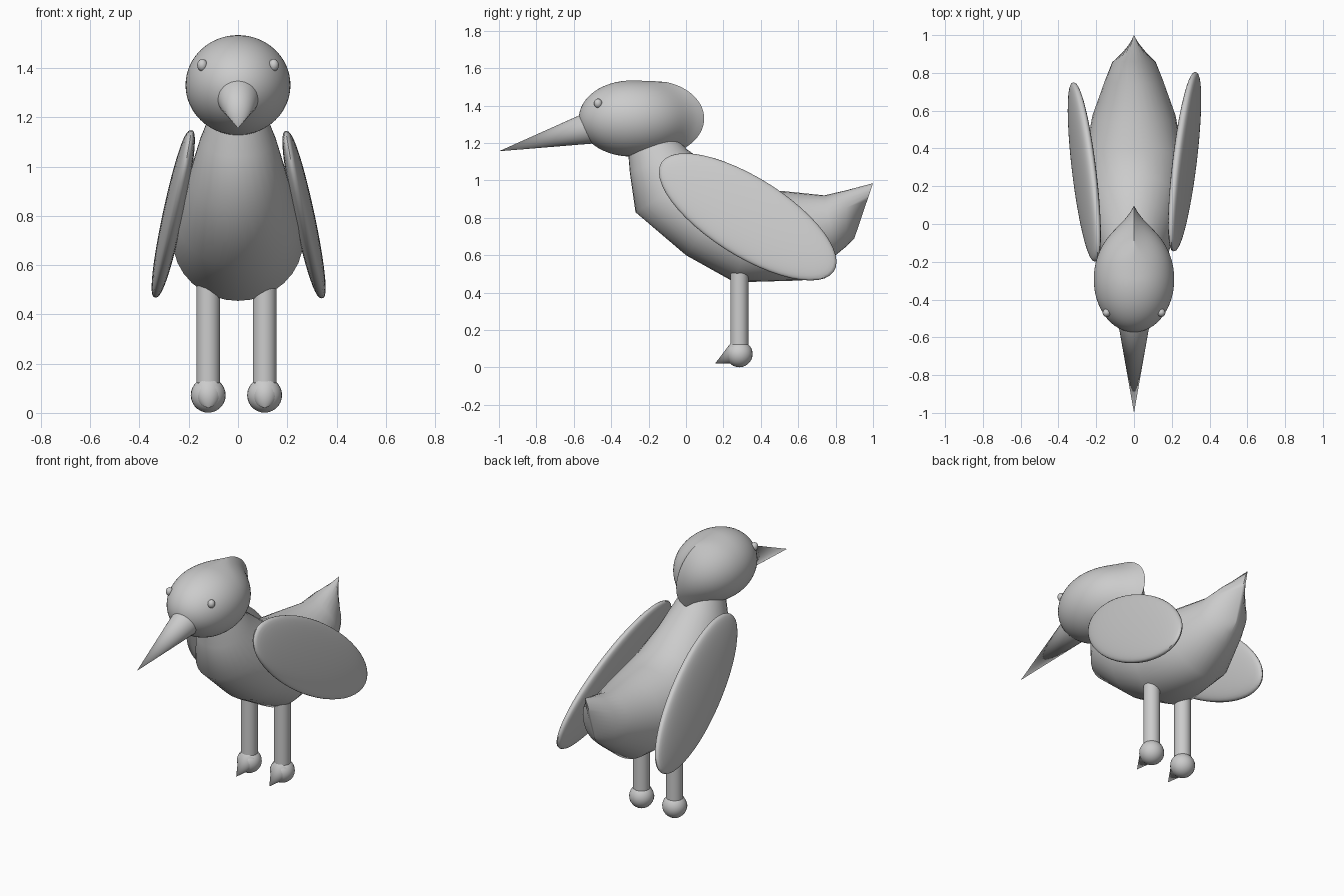
import bpy, bmesh, math
from mathutils import Vector, Matrix

if "Cube" in bpy.data.objects:
    bpy.data.objects.remove(bpy.data.objects["Cube"])


def finish(bm, name, angle=45):
    bmesh.ops.recalc_face_normals(bm, faces=bm.faces[:])
    me = bpy.data.meshes.new(name)
    bm.to_mesh(me)
    bm.free()
    ob = bpy.data.objects.new(name, me)
    bpy.context.collection.objects.link(ob)
    bpy.ops.object.select_all(action='DESELECT')
    ob.select_set(True)
    bpy.context.view_layer.objects.active = ob
    bpy.ops.object.shade_smooth_by_angle(angle=math.radians(angle))
    return ob


def ball(name, centre, shape, seg=32, rings=20):
    """Unit sphere whose points are placed by the function shape(co)."""
    bm = bmesh.new()
    bmesh.ops.create_uvsphere(bm, u_segments=seg, v_segments=rings, radius=1)
    for v in bm.verts:
        v.co = Vector(centre) + Vector(shape(v.co.copy()))
    return finish(bm, name)


def cone(name, a, b, r1, r2, seg=32):
    a, b = Vector(a), Vector(b)
    d = b - a
    bm = bmesh.new()
    mat = Matrix.Translation((a + b) / 2) @ d.to_track_quat('Z', 'Y').to_matrix().to_4x4()
    bmesh.ops.create_cone(bm, cap_ends=True, segments=seg, radius1=r1, radius2=r2,
                          depth=d.length, matrix=mat)
    bmesh.ops.remove_doubles(bm, verts=bm.verts[:], dist=1e-5)
    return finish(bm, name)


# Body: tilted elliptical sections (bottom y, z, top y, z, half width)
sections = [
    (-.31, 1.16, -.05, 1.23, .12),
    (-.30, 1.04, 0.0, 1.17, .155),
    (-.27, .83, .13, 1.075, .20),
    (0.0, .60, .25, .985, .25),
    (.26, .455, .40, .95, .265),
    (.62, .465, .53, .942, .22),
    (.80, .60, .74, .92, .15),
    (.855, .645, .86, .948, .115),
    (.90, .69, 1.0, .985, .008),
]
N = 32
bm = bmesh.new()
loops = []
for by, bz, ty, tz, w in sections:
    ring = []
    for i in range(N):
        t = 2 * math.pi * i / N
        k = (1 - math.cos(t)) / 2
        ring.append(bm.verts.new((w * math.sin(t), by + (ty - by) * k, bz + (tz - bz) * k)))
    loops.append(ring)
for r, s in zip(loops, loops[1:]):
    for i in range(N):
        j = (i + 1) % N
        bm.faces.new((r[i], r[j], s[j], s[i]))
bm.faces.new(loops[0])
bm.faces.new(loops[-1])
finish(bm, "body", 50)


# Head: ellipsoid with a ridged crest drawn out at the back
def head_shape(n):
    k = min(max(n.y / .3, 0), 1)
    push = .11 * k * k * (3 - 2 * k) * math.exp(-abs(n.x * .213) / .055)
    return n.x * .213, n.y * .28 + push, n.z * .203


ball("head", (0, -.293, 1.331), head_shape, 64, 32)

# Beak
cone("beak", (0, -.45, 1.297), (0, -1.0, 1.156), .097, 0)


# Wings: thin tilted oval pads
def wing_shape(side):
    def f(n):
        t = math.copysign(abs(n.z) ** .75, n.z) * .042
        x = .057 * n.x - .045 * n.y + t
        return side * x, .475 * n.x, -.24 * n.x + .241 * n.y
    return f


ball("right_wing", (.268, .33, .805), wing_shape(1), 48, 24)
ball("left_wing", (-.263, .275, .808), wing_shape(-1), 48, 24)

# Eyes, legs and feet on both sides
for side, label, x in ((1, "right", .108), (-1, "left", -.121)):
    ball(label + "_eye", (side * .145, -.47, 1.412),
         lambda n: (n.x * .021, n.y * .022, n.z * .025), 16, 10)
    cone(label + "_leg", (x, .285, .10), (x, .285, .58), .048, .048)
    ball(label + "_foot", (x, .285, .072), lambda n: n * .071, 24, 14)
    cone(label + "_toe", (x, .27, .078), (x, .155, .02), .063, 0, 24)
